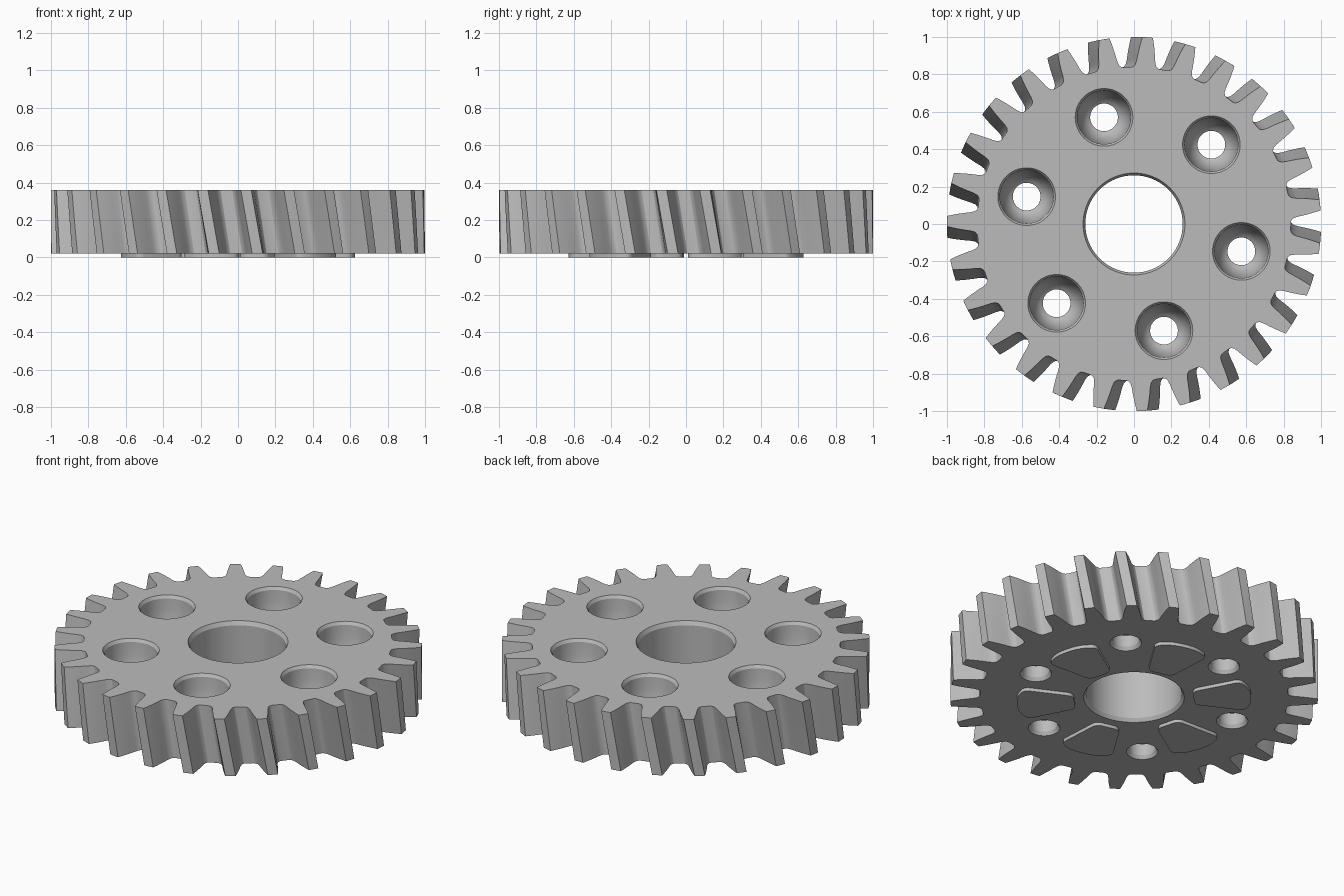
import bpy, bmesh, math
from math import cos, sin, radians, pi

cube = bpy.data.objects.get("Cube")
if cube:
    bpy.data.objects.remove(cube)

TEETH = 27
BASE_Z, TOP_Z = 0.02, 0.36
TWIST = radians(-3.5)          # helix rotation from bottom to top
START = radians(89.3)          # middle of a tooth at the bottom
LEVELS = 8
HOLE_ANGLE, HOLE_RADIUS = radians(45.7), 0.592

steel = bpy.data.materials.new("grey_steel")
steel.use_nodes = True
grey = (0.5, 0.5, 0.5, 1)
steel.diffuse_color = grey
steel.node_tree.nodes["Principled BSDF"].inputs["Base Color"].default_value = grey


def finish(bm, name):
    bmesh.ops.recalc_face_normals(bm, faces=bm.faces)
    mesh = bpy.data.meshes.new(name)
    bm.to_mesh(mesh)
    bm.free()
    obj = bpy.data.objects.new(name, mesh)
    bpy.context.collection.objects.link(obj)
    mesh.materials.append(steel)
    return obj


def skin(bm, rings):
    """Join equal closed loops into a capped solid."""
    for low, high in zip(rings, rings[1:]):
        for i in range(len(low)):
            j = (i + 1) % len(low)
            bm.faces.new((low[i], low[j], high[j], high[i]))
    bm.faces.new(rings[0][::-1])
    bm.faces.new(rings[-1])


def lathe(name, profile, x=0, y=0, sides=64):
    bm = bmesh.new()
    turns = [2 * pi * i / sides for i in range(sides)]
    skin(bm, [[bm.verts.new((x + r * cos(a), y + r * sin(a), z)) for a in turns]
              for r, z in profile])
    return finish(bm, name)


def polar(radius, angle):
    return radius * cos(angle), radius * sin(angle)


# Tooth half profile from root to tip: radius and half angle in degrees
flank = [(0.838, 5.3), (0.841, 4.5), (0.852, 3.75), (0.875, 3.25),
         (0.91, 2.85), (0.945, 2.4), (0.975, 1.98), (1.0, 1.6)]
tooth = [(r, -a) for r, a in flank] + [(1.0, 0)] + [(r, a) for r, a in flank[::-1]]

# Helical toothed body
bm = bmesh.new()
rings = []
for level in range(LEVELS + 1):
    t = level / LEVELS
    z = BASE_Z + (TOP_Z - BASE_Z) * t
    ring = []
    for k in range(TEETH):
        middle = START + TWIST * t + 2 * pi * k / TEETH
        for r, a in tooth:
            ring.append(bm.verts.new((*polar(r, middle + radians(a)), z)))
    rings.append(ring)
skin(bm, rings)
gear = finish(bm, "helical_gear_body")

# Cutters: chamfered centre bore and six countersunk bolt holes
bore = [(0.287, 0.0), (0.26, 0.04), (0.26, 0.337), (0.283, 0.38)]
bolt = [(0.098, 0.0), (0.074, 0.04), (0.074, 0.11), (0.09, 0.122), (0.107, 0.145),
        (0.122, 0.18), (0.133, 0.225), (0.14, 0.28), (0.143, 0.343), (0.167, 0.38)]
cutters = [lathe("centre_bore_cutter", bore, sides=96)]
for k in range(6):
    x, y = polar(HOLE_RADIUS, HOLE_ANGLE + k * pi / 3)
    cutters.append(lathe(f"bolt_hole_cutter_{k + 1}", bolt, x, y))

bpy.context.view_layer.objects.active = gear
for cutter in cutters:
    cutter.hide_render = True
    cut = gear.modifiers.new("hole", "BOOLEAN")
    cut.operation = "DIFFERENCE"
    cut.solver = "EXACT"
    cut.object = cutter
    bpy.ops.object.modifier_apply(modifier=cut.name)
for cutter in cutters:
    bpy.data.objects.remove(cutter)


# Thin rounded wedge pads on the underside, between the bolt holes
def foot_pad(name, angle):
    bm = bmesh.new()
    outline = [(0.325, -0.07), (0.59, -0.155), (0.632, -0.08), (0.64, 0)]
    outline += [(x, -y) for x, y in outline[-2::-1]]
    c, s = cos(angle), sin(angle)
    loops = [[bm.verts.new((x * c - y * s, x * s + y * c, z)) for x, y in outline]
             for z in (0, BASE_Z + 0.005)]
    skin(bm, loops)
    corners = [e for e in bm.edges
               if abs(e.verts[0].co.z - e.verts[1].co.z) > 0.01]
    bmesh.ops.bevel(bm, geom=corners, offset=0.03, segments=4,
                    profile=0.5, affect="EDGES")
    return finish(bm, name)


pads = [foot_pad(f"underside_pad_{k + 1}", HOLE_ANGLE + pi / 6 + k * pi / 3)
        for k in range(6)]

# Smooth curved walls, keep edges sharp
for obj in bpy.context.selected_objects:
    obj.select_set(False)
for obj in [gear] + pads:
    obj.select_set(True)
bpy.context.view_layer.objects.active = gear
bpy.ops.object.shade_smooth_by_angle(angle=radians(28))
